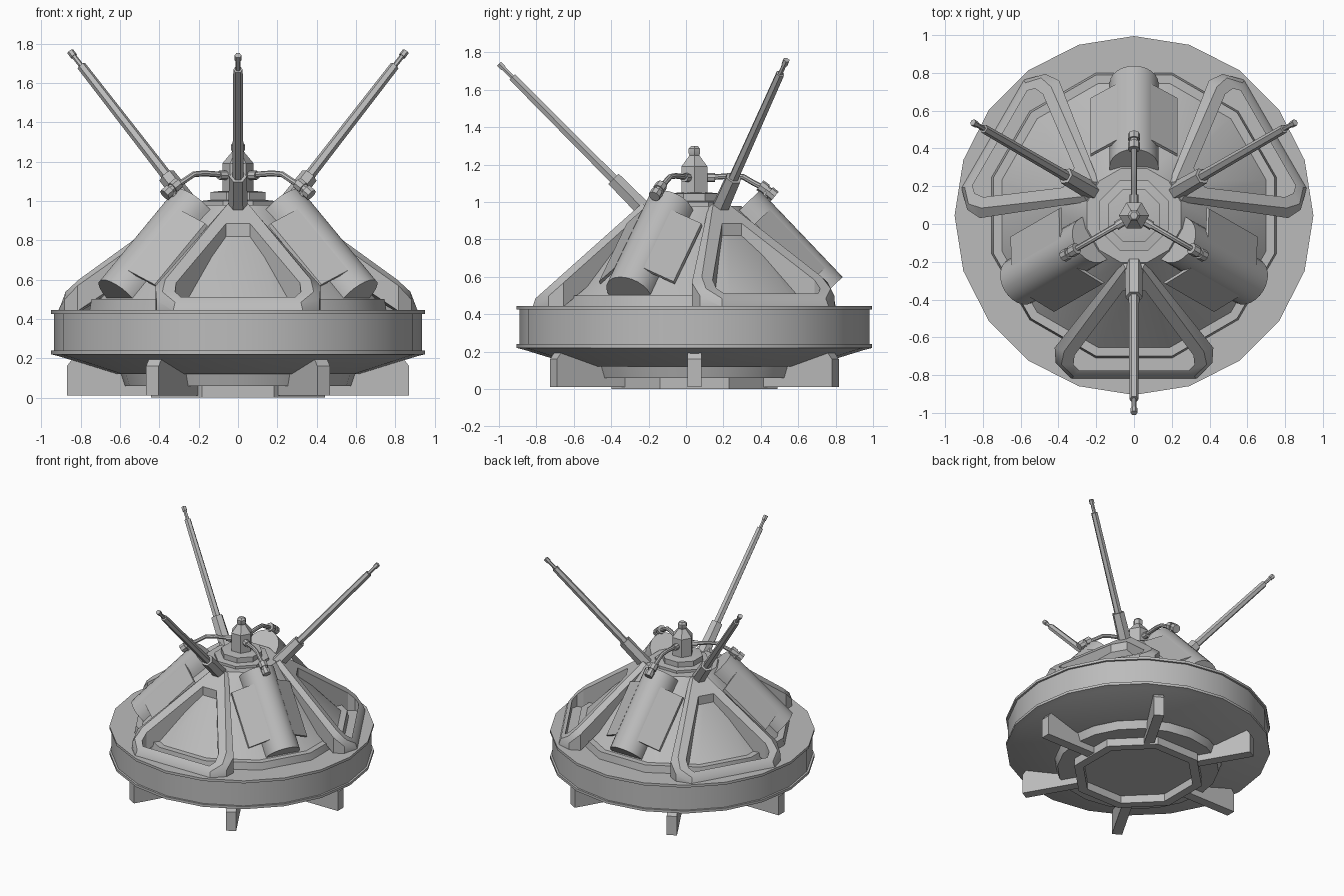
import bpy, bmesh
from math import sin, cos, pi, radians
from mathutils import Vector, Matrix

if "Cube" in bpy.data.objects:
    bpy.data.objects.remove(bpy.data.objects["Cube"])

metal = bpy.data.materials.new("plain_grey")
metal.use_nodes = True
GREY = (0.5, 0.5, 0.5, 1)
metal.diffuse_color = GREY
metal.node_tree.nodes["Principled BSDF"].inputs["Base Color"].default_value = GREY

CENTRE = Matrix.Translation((0, 0.045, 0))


def loft(name, rings, turn=0, closed=False):
    """Skin a list of equal rings; closed joins the last to the first."""
    bm = bmesh.new()
    loops = [[bm.verts.new(p) for p in ring] for ring in rings]
    pairs = list(zip(loops, loops[1:]))
    if closed:
        pairs.append((loops[-1], loops[0]))
    else:
        bm.faces.new(loops[0])
        bm.faces.new(loops[-1])
    n = len(loops[0])
    for a, b in pairs:
        for i in range(n):
            j = (i + 1) % n
            bm.faces.new((a[i], a[j], b[j], b[i]))
    bmesh.ops.recalc_face_normals(bm, faces=bm.faces)
    mesh = bpy.data.meshes.new(name)
    bm.to_mesh(mesh)
    bm.free()
    mesh.materials.append(metal)
    obj = bpy.data.objects.new(name, mesh)
    bpy.context.collection.objects.link(obj)
    obj.matrix_world = CENTRE @ Matrix.Rotation(radians(turn), 4, 'Z')
    bpy.ops.object.select_all(action='DESELECT')
    obj.select_set(True)
    bpy.context.view_layer.objects.active = obj
    bpy.ops.object.shade_smooth_by_angle(angle=radians(31))
    return obj


def lathe(name, profile, sides, phase=0.0, closed=False):
    """Turn (radius, z) points around the z axis."""
    angles = [2 * pi * (i + phase) / sides for i in range(sides)]
    return loft(name, [[(r * cos(a), r * sin(a), z) for a in angles]
                       for r, z in profile], closed=closed)


def rod(name, path, turn, sides=6):
    """Round rod through (radius out, z, thickness) points in the radial plane."""
    pts = [Vector((r, 0, z)) for r, z, _ in path]
    rings = []
    for i, p in enumerate(pts):
        d = (pts[min(i + 1, len(pts) - 1)] - pts[max(i - 1, 0)]).normalized()
        side = Vector((0, 1, 0))
        up = d.cross(side)
        rings.append([p + path[i][2] * (side * cos(2 * pi * k / sides)
                      + up * sin(2 * pi * k / sides)) for k in range(sides)])
    return loft(name, rings, turn)


def slope(s, l, h):
    """Point s down the cone slope, l sideways, h off the surface."""
    return Vector((0.25, l, 0.98)) + s * Vector((0.69, 0, -0.724)) \
        + h * Vector((0.724, 0, 0.69))


# Hull disc with lips, tapered belly and lower drum
lathe("hull_disc", [(0.58, 0.06), (0.6, 0.12), (0.62, 0.12), (0.91, 0.21), (0.95, 0.22),
                    (0.95, 0.24), (0.935, 0.24), (0.935, 0.425), (0.95, 0.425),
                    (0.95, 0.445)], 20)

# Twelve-sided cone on a low step
flat = 1 / cos(pi / 12)
lathe("cone", [(r * flat, z) for r, z in
               [(0.755, 0.44), (0.745, 0.5), (0.7, 0.5), (0.25, 0.98)]], 12, 0.5)

# Hub and finial
lathe("hub_base", [(0.2, 0.97), (0.2, 1.0), (0.15, 1.005), (0.15, 1.045), (0.1, 1.05)], 8, 0.5)
lathe("hub_column", [(0.08, 1.04), (0.08, 1.19), (0.03, 1.25), (0.035, 1.26),
                     (0.035, 1.285), (0.02, 1.3)], 6)

# Octagonal foot ring
lathe("foot_ring", [(0.48, 0), (0.48, 0.07), (0.41, 0.07), (0.41, 0)], 8, 0.5, True)

# Six radial legs
leg = [(0.42, 0.01), (0.87, 0.01), (0.87, 0.16), (0.84, 0.2), (0.6, 0.14), (0.42, 0.08)]
for k in range(6):
    loft("leg", [[(r, l, z) for r, z in leg] for l in (-0.037, 0.037)], 60 * k)


def mirror(half):
    return half + [(r, -l) for r, l in reversed(half)]


# Raised triangular frames
outer = mirror([(0.28, 0.045), (0.72, 0.37), (0.79, 0.385), (0.85, 0.32)])
skirt = mirror([(0.25, 0.06), (0.70, 0.42), (0.78, 0.415), (0.865, 0.33)])
inner = mirror([(0.40, 0.06), (0.74, 0.315), (0.79, 0.32), (0.82, 0.29)])


def frame_ring(points, drop):
    return [(r, l, max(0.44, 0.98 - 0.893 * (r - 0.295) - drop)) for r, l in points]


for turn in (-90, 30, 150):
    loft("triangle_frame", [frame_ring(outer, 0), frame_ring(inner, 0),
                            frame_ring(inner, 0.2), frame_ring(skirt, 0.2),
                            frame_ring(skirt, 0.05)], turn, True)
    # Long barrel in a thick socket
    base = Vector((0.25, 0.94))
    tip = Vector((1.045, 1.74)) if turn == -90 else Vector((0.985, 1.76))
    steps = [(0, 0.05), (0.23, 0.045), (0.23, 0.028), (0.91, 0.024),
             (0.91, 0.013), (0.97, 0.013), (0.97, 0.018), (1, 0.018)]
    for a, b in zip(steps[::2], steps[1::2]):
        rod("barrel", [(*base.lerp(tip, t), w) for t, w in (a, b)], turn)

# Half-round tanks, side plates and feed pipes
for turn in (90, 210, 330):
    arc = [(0.13, -0.05)] + [(0.13 * cos(a), 0.13 * sin(a)) for a in
                             [pi * i / 12 for i in range(13)]] + [(-0.13, -0.05)]
    loft("tank", [[slope(s, l, h) for l, h in arc] for s in (0.01, 0.65)], turn)
    for m in (-1, 1):
        plate = [(0.09, 0.095), (0.13, 0.065), (0.23, -0.01),
                 (0.23, -0.03), (0.13, 0.045), (0.09, 0.07)]
        loft("side_plate", [[slope(s, m * l, h) for l, h in plate]
                            for s in (0.12, 0.55)], turn)
    rod("pipe", [(0.05, 1.13, 0.015), (0.2, 1.14, 0.015), (0.26, 1.135, 0.015),
                 (0.32, 1.1, 0.015), (0.38, 1.07, 0.015)], turn, 8)
    rod("pipe_fitting", [(0.06, 1.13, 0.024), (0.11, 1.13, 0.024)], turn, 8)
    rod("valve", [(0.35, 1.09, 0.032), (0.385, 1.065, 0.032)], turn, 8)
    rod("valve_neck", [(0.38, 1.07, 0.024), (0.405, 1.05, 0.024)], turn, 8)
    rod("valve_cap", [(0.4, 1.055, 0.032), (0.43, 1.03, 0.032)], turn, 8)
    rod("valve_stem", [(0.37, 1.02, 0.02), (0.39, 1.06, 0.02)], turn, 8)
